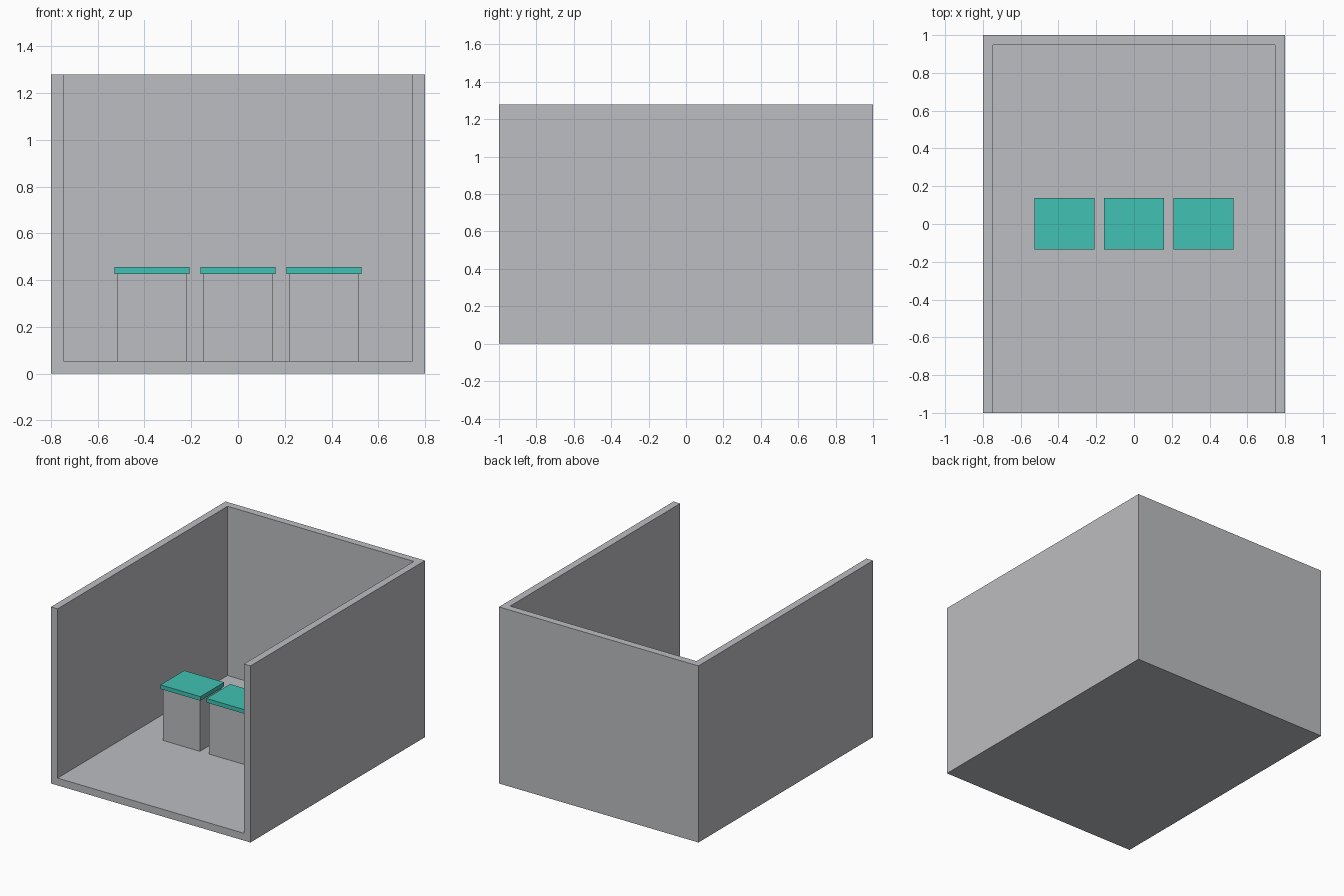
import bpy

if "Cube" in bpy.data.objects:
    bpy.data.objects.remove(bpy.data.objects["Cube"])

W, D, H, T = 1.6, 2.0, 1.28, 0.053   # room size and wall thickness


def material(name, rgb):
    m = bpy.data.materials.new(name)
    m.diffuse_color = (*rgb, 1)
    m.use_nodes = True
    m.node_tree.nodes["Principled BSDF"].inputs["Base Color"].default_value = m.diffuse_color
    return m


grey = material("light_grey", (0.503, 0.509, 0.533))
teal = material("teal", (0.053, 0.533, 0.451))


def box(name, lo, hi, mat):
    """Axis-aligned box between two corners."""
    bpy.ops.mesh.primitive_cube_add(size=1, location=[(a + b) / 2 for a, b in zip(lo, hi)])
    ob = bpy.context.object
    ob.name = name
    ob.scale = [b - a for a, b in zip(lo, hi)]
    bpy.ops.object.transform_apply(location=False, rotation=False, scale=True)
    ob.data.materials.append(mat)
    return ob


# Room shell: solid block hollowed out, open at the front and the top
room = box("room_shell", (-W / 2, -D / 2, 0), (W / 2, D / 2, H), grey)
cutter = box("room_cutter", (-W / 2 + T, -D / 2 - 0.2, T),
             (W / 2 - T, D / 2 - T, H + 0.2), grey)
cut = room.modifiers.new("hollow", 'BOOLEAN')
cut.operation = 'DIFFERENCE'
cut.solver = 'EXACT'
cut.object = cutter
bpy.context.view_layer.objects.active = room
bpy.ops.object.modifier_apply(modifier=cut.name)
bpy.data.objects.remove(cutter, do_unlink=True)

# Row of three pedestals with overhanging tops
for side, x in (("left", -0.368), ("middle", 0.0), ("right", 0.368)):
    box(f"pedestal_{side}", (x - 0.148, -0.123, T), (x + 0.148, 0.127, 0.427), grey)
    box(f"pedestal_top_{side}", (x - 0.16, -0.134, 0.427), (x + 0.16, 0.138, 0.457), teal)
